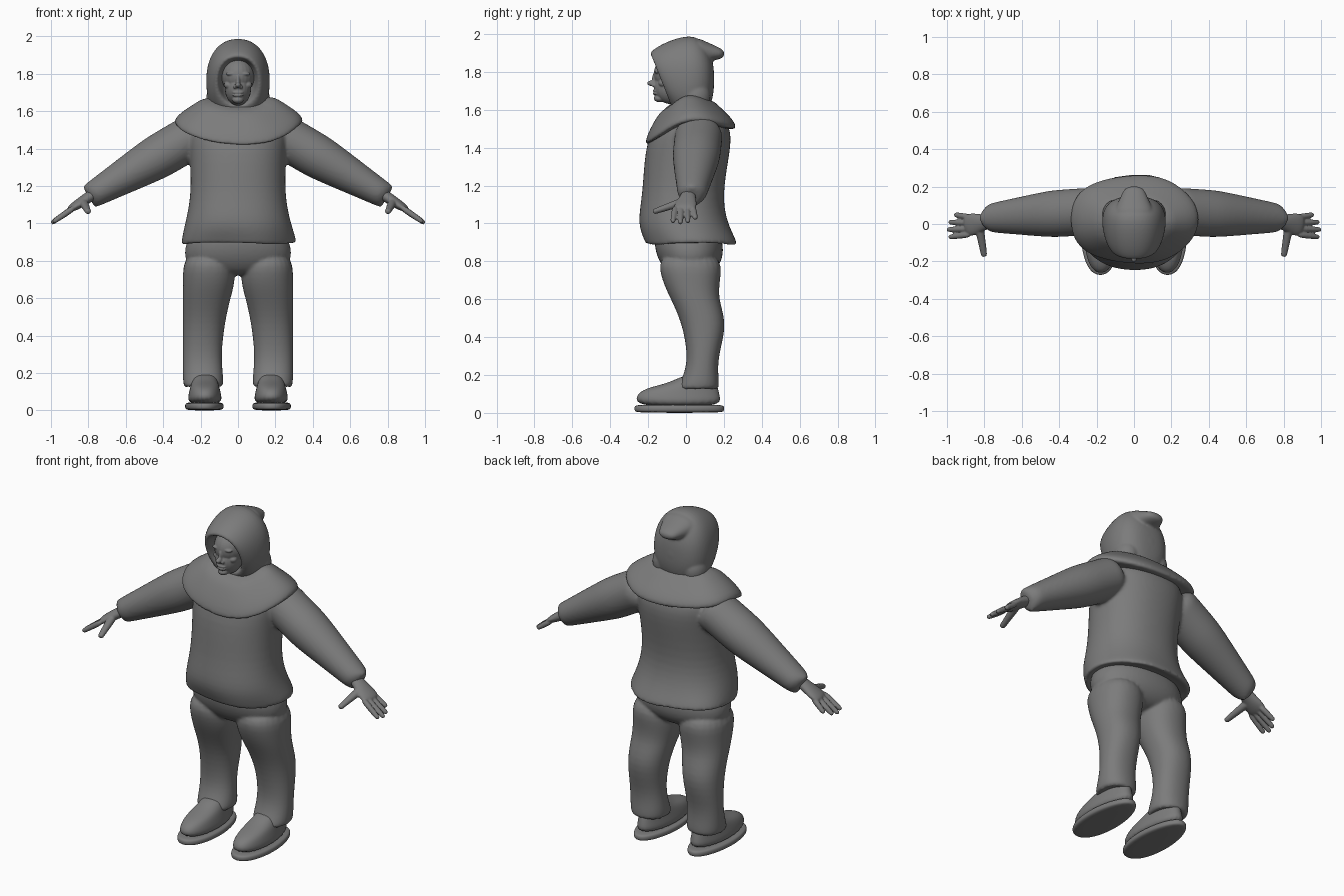
import bpy, bmesh, math
from mathutils import Vector

default_cube = bpy.data.objects.get("Cube")
if default_cube:
    bpy.data.objects.remove(default_cube)

colour = (0.2, 0.2, 0.2, 1)
grey = bpy.data.materials.new("plain grey")
grey.use_nodes = True
grey.diffuse_color = colour
grey.node_tree.nodes["Principled BSDF"].inputs["Base Color"].default_value = colour

SIDES = 24
ANGLES = [math.tau * i / SIDES for i in range(SIDES)]


def soft_power(value, power):
    return math.copysign(abs(value) ** power, value)


def oval(centre, across, along, squareness=0.9):
    """Rounded ring about a centre, spanned by two half axes."""
    return [Vector(centre)
            + Vector(across) * soft_power(math.cos(a), squareness)
            + Vector(along) * soft_power(math.sin(a), squareness)
            for a in ANGLES]


def slab(z, front, back, outer, inner=None, wave=0.0, drop=0.0, heel=0.0):
    """Level ring by its extents; wave ripples it, drop lowers its front, heel narrows its rear."""
    if inner is None:
        inner = -outer
    middle, half = (outer + inner) / 2, (outer - inner) / 2
    ring = oval((middle, (front + back) / 2, z), (half, 0, 0), (0, (back - front) / 2, 0))
    for point, a in zip(ring, ANGLES):
        rear = math.sin(a)
        point.z -= drop * abs(rear) ** 1.5 * (1 if rear < 0 else 0.3)
        point.z += wave * math.sin(3 * a + 1)
        point.xy += Vector((math.cos(a), rear)) * wave * math.cos(5 * a)
        point.x = middle + (point.x - middle) * (1 - heel * max(0, rear))
    return ring


def loft(bm, rings, mirror=False):
    """Closed skin through rings, optionally repeated on the other side."""
    for sign in ((1, -1) if mirror else (1,)):
        rows = [[bm.verts.new((p.x * sign, p.y, p.z)) for p in ring] for ring in rings]
        for low, high in zip(rows, rows[1:]):
            for i in range(SIDES):
                j = (i + 1) % SIDES
                bm.faces.new((low[i], low[j], high[j], high[i]))
        bm.faces.new(rows[0])
        bm.faces.new(rows[-1])


def limb(bm, stations):
    """Mirrored tube through (centre, half height, half depth) stations."""
    centres = [Vector(station[0]) for station in stations]
    rings = []
    for i, (centre, height, depth) in enumerate(stations):
        ahead = centres[min(i + 1, len(centres) - 1)]
        behind = centres[max(i - 1, 0)]
        heading = (ahead - behind).normalized()
        up = (Vector((0, 0, 1)) - heading * heading.z).normalized()
        rings.append(oval(centre, heading.cross(up) * depth, up * height, 1))
    loft(bm, rings, mirror=True)


def ball(bm, x, y, z, width, depth, height):
    made = bmesh.ops.create_uvsphere(bm, u_segments=SIDES, v_segments=SIDES, radius=1)
    for vert in made["verts"]:
        unit = vert.co.copy()
        vert.co = (x + unit.x * width, y + unit.y * depth, z + unit.z * height)


def ball_pair(bm, x, *rest):
    for side in (x, -x):
        ball(bm, side, *rest)


def finish(name, bm, voxel=None, smoothing=4, levels=2):
    """Make the object; a voxel size fuses overlapping pieces into one surface."""
    bmesh.ops.recalc_face_normals(bm, faces=bm.faces)
    mesh = bpy.data.meshes.new(name)
    bm.to_mesh(mesh)
    bm.free()
    mesh.materials.append(grey)
    for face in mesh.polygons:
        face.use_smooth = True
    part = bpy.data.objects.new(name, mesh)
    bpy.context.collection.objects.link(part)
    if levels:
        rounding = part.modifiers.new("rounding", 'SUBSURF')
        rounding.levels = rounding.render_levels = levels
    if voxel:
        fuse = part.modifiers.new("fuse", 'REMESH')
        fuse.mode = 'VOXEL'
        fuse.voxel_size = voxel
        fuse.use_smooth_shade = True
        soften = part.modifiers.new("soften", 'SMOOTH')
        soften.iterations = smoothing


# Tunic body, with a rippled hem
bm = bmesh.new()
body = [slab(0.92, -.18, .2, .25)]
body += [slab(z, front, back, .31, wave=.006)
         for z, front, back in ((.88, -.21, .27), (.91, -.22, .27))]
body += [slab(*row) for row in (
    (1, -.26, .22, .285), (1.15, -.23, .19, .25), (1.4, -.22, .24, .26),
    (1.52, -.17, .24, .28), (1.6, -.1, .14, .16))]
loft(bm, body)

# Sleeves taper past the elbow and end in an open cuff
def sleeve_station(t, shrink=1.0):
    centre = Vector((.2, .07, 1.49)).lerp(Vector((.8, .03, 1.14)), t)
    radius = (.12 - .09 * max(0, t - .4)) * shrink
    return centre, radius, radius + .007

sleeve = [sleeve_station(step / 8) for step in range(9)]
sleeve += [sleeve_station(1, .9), sleeve_station(.95, .6)]
limb(bm, sleeve)
finish("tunic", bm, voxel=.01)

# Shoulder cape, dipping at the breast
bm = bmesh.new()
loft(bm, [slab(z, front, back, outer, wave=.005, drop=drop)
          for z, front, back, outer, drop in (
              (1.54, -.17, .21, .29, .1), (1.53, -.22, .27, .35, .13),
              (1.58, -.21, .26, .345, .12), (1.65, -.15, .17, .23, .08),
              (1.69, -.11, .13, .17, .08))])
finish("shoulder_cape", bm, voxel=.008)

# Hood, lofted from the hollow around the face to the nape
bm = bmesh.new()
loft(bm, [oval((0, y, 1.76), (width, 0, 0), (0, min(0, y - .05) * .3, height))
          for y, width, height in (
              (-.03, .08, .11), (-.13, .1, .12), (-.14, .12, .14), (-.1, .15, .18),
              (-.03, .17, .22), (.05, .175, .24), (.12, .14, .17), (.15, .06, .07))])

# Drooping peak and gathered cloth at the neck
loft(bm, [oval((0, .04 + .055 * i, 1.91 - .005 * i),
               (.12 - .025 * i, 0, 0), (0, 0, .08 - .02 * i)) for i in range(4)])
ball_pair(bm, .1, .05, 1.67, .07, .08, .09)
finish("hood", bm, voxel=.007)

# Head: skull, jaw, chin, nose, lips, brows, eyes, cheeks and nostrils
bm = bmesh.new()
ball(bm, 0, -.06, 1.79, .09, .11, .1)
ball(bm, 0, -.08, 1.72, .07, .09, .09)
ball(bm, 0, -.14, 1.66, .03, .03, .02)
ball(bm, 0, -.16, 1.76, .012, .02, .04)
ball(bm, 0, -.18, 1.74, .016, .025, .015)
for lip in (1.685, 1.7):
    ball(bm, 0, -.16, lip, .03, .015, .008)
ball_pair(bm, .035, -.15, 1.8, .03, .016, .01)
ball_pair(bm, .035, -.14, 1.78, .017, .012, .009)
ball_pair(bm, .05, -.12, 1.74, .025, .025, .02)
ball_pair(bm, .016, -.17, 1.73, .01, .013, .01)
finish("head", bm, voxel=.004, smoothing=3, levels=0)

# Palms
bm = bmesh.new()
limb(bm, [((.74, .02, 1.175), .032, .036), ((.8, .01, 1.14), .03, .04),
          ((.85, 0, 1.105), .027, .06), ((.91, -.01, 1.07), .018, .062)])

# Four fanned fingers, the second from the front being the longest
for i in range(4):
    reach = 1 - .01 * (i - 2) ** 2
    knuckle = Vector((.87, .035 - .03 * i, 1.09))
    tip = Vector((reach, .05 - .04 * i, 1.6 - .6 * reach))
    limb(bm, [(knuckle.lerp(tip, t), size, size)
              for t, size in ((0, .017), (.5, .016), (.9, .014), (1, .01))])

# Thumbs
root, thumb_tip = Vector((.83, 0, 1.12)), Vector((.8, -.175, 1.06))
limb(bm, [(root.lerp(thumb_tip, t), .024 - .01 * t, .026 - .01 * t)
          for t in (0, .3, .6, .9, 1)])
finish("hands", bm, voxel=.005, smoothing=3)

# Trousers: seat, then legs from hip to hollow cuff
bm = bmesh.new()
loft(bm, [slab(*row) for row in (
    (.72, -.07, .1, .1), (.76, -.12, .17, .27), (.85, -.17, .21, .3), (1, -.17, .17, .24))])
loft(bm, [slab(z, front, back, .295, inner) for z, front, back, inner in (
    (.85, -.16, .2, .02), (.7, -.13, .18, .01), (.6, -.08, .17, .04),
    (.47, -.02, .22, .07), (.3, .01, .17, .09), (.2, -.01, .17, .08),
    (.11, -.06, .18, .075))] + [slab(.14, 0, .13, .25, .12)], mirror=True)
finish("trousers", bm, voxel=.009)

# Shoes with domed toes
bm = bmesh.new()
shoe = []
for i, (z, toe) in enumerate(((.03, -.26), (.09, -.27), (.13, -.22), (.16, -.08), (.2, -.02))):
    inset = .01 * i
    shoe.append(slab(z, toe, .19 - inset, .275 - inset, .08 + inset, heel=.15))
loft(bm, shoe, mirror=True)
finish("shoes", bm)

# Soles
bm = bmesh.new()
loft(bm, [slab(z, -.26 - rim, .19 + rim, .27 + rim, .09 - rim, heel=.15)
          for z, rim in ((0, 0), (.01, .015), (.035, .015), (.045, 0))], mirror=True)
finish("soles", bm)
